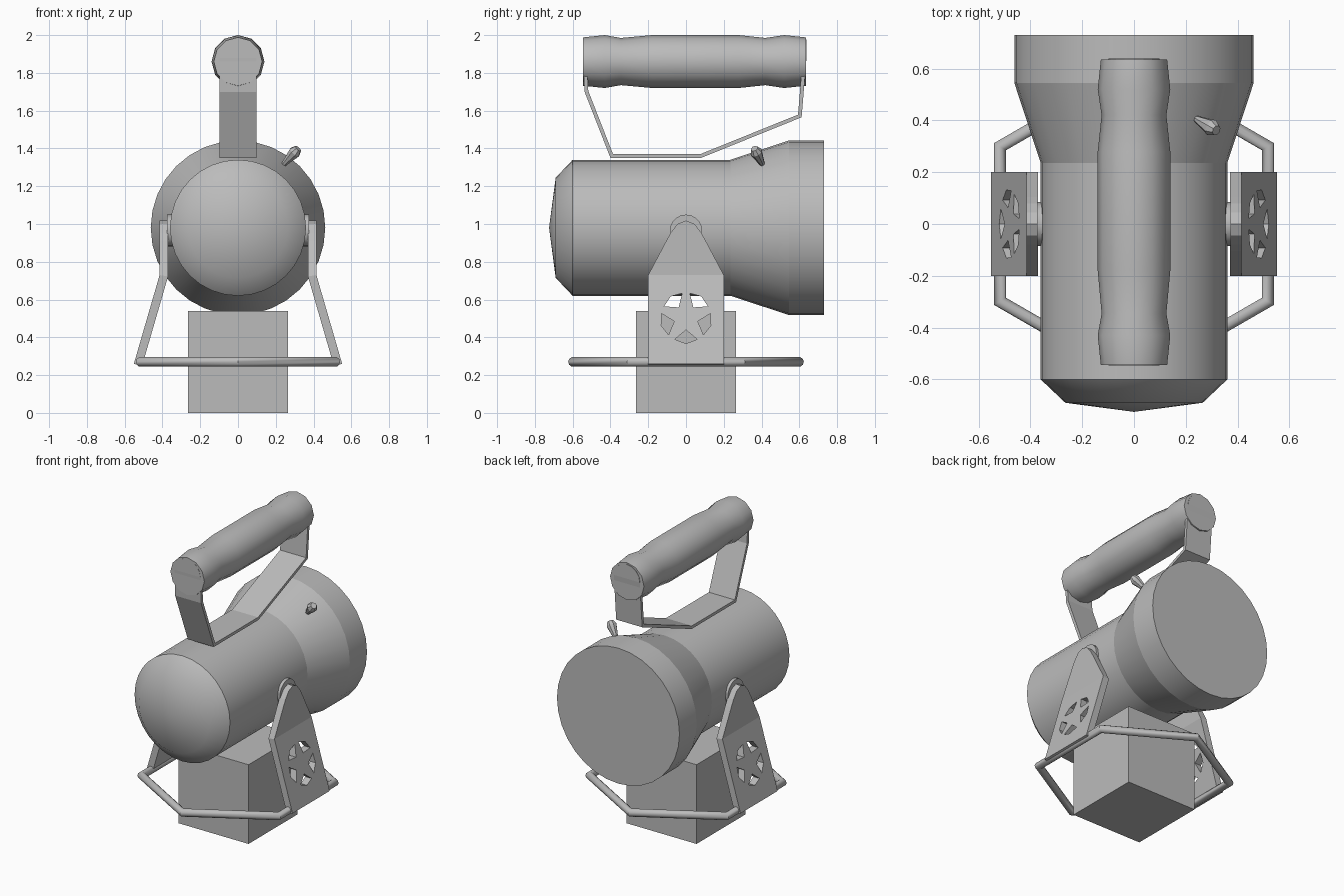
import bpy, bmesh, math
from mathutils import Matrix, Vector

cube = bpy.data.objects.get("Cube")
if cube:
    bpy.data.objects.remove(cube, do_unlink=True)

GREY = (0.5, 0.5, 0.5, 1)
mat = bpy.data.materials.new("plain grey")
mat.use_nodes = True
mat.diffuse_color = GREY
mat.node_tree.nodes["Principled BSDF"].inputs["Base Color"].default_value = GREY


def finish(name, bm, smooth=None):
    """Turn a bmesh into an object, smoothing edges below the given angle."""
    bmesh.ops.remove_doubles(bm, verts=bm.verts, dist=0.0005)
    bmesh.ops.recalc_face_normals(bm, faces=bm.faces)
    me = bpy.data.meshes.new(name)
    bm.to_mesh(me)
    bm.free()
    me.materials.append(mat)
    ob = bpy.data.objects.new(name, me)
    bpy.context.collection.objects.link(ob)
    if smooth:
        bpy.ops.object.select_all(action='DESELECT')
        ob.select_set(True)
        bpy.context.view_layer.objects.active = ob
        bpy.ops.object.shade_smooth_by_angle(angle=math.radians(smooth))
    return ob


def lathe(name, profile, base, axis, sides=32, smooth=50, caps=()):
    """Revolve (distance, radius) pairs about an axis through base."""
    bm = bmesh.new()
    turn = Vector(axis).to_track_quat('Z', 'Y').to_matrix().to_4x4()
    place = Matrix.Translation(base) @ turn
    rings = []
    for d, r in profile:
        angles = [math.tau * i / sides for i in range(sides)]
        rings.append([bm.verts.new(place @ Vector((r * math.cos(a), r * math.sin(a), d)))
                      for a in angles])
    for a, b in zip(rings, rings[1:]):
        for i in range(sides):
            j = (i + 1) % sides
            bm.faces.new((a[i], a[j], b[j], b[i]))
    for c in caps:
        bm.faces.new(rings[c])
    return finish(name, bm, smooth)


# Lamp housing, lying along y
Y = (0, 1, 0)
AXIS = (0, 0, 0.98)
lathe("front_dome", [(-0.725, 0), (-0.69, 0.265), (-0.6, 0.36)], AXIS, Y)
lathe("barrel", [(-0.6, 0.36), (0.235, 0.36)], AXIS, Y)
lathe("flare", [(0.235, 0.36), (0.545, 0.462)], AXIS, Y)
lathe("rear_rim", [(0.545, 0.462), (0.73, 0.462)], AXIS, Y, caps=(-1,))

# Handle grip
lathe("handle_grip",
      [(-0.545, 0.128), (-0.43, 0.14), (-0.345, 0.125), (-0.18, 0.14),
       (0.28, 0.14), (0.42, 0.125), (0.52, 0.14), (0.635, 0.128)],
      (0, 0, 1.86), Y, sides=12, caps=(0, -1))

# Handle strap: a bent flat band with rounded ends
half = 0.098
arc = [(half * math.cos(a), 1.88 + half * math.sin(a))
       for a in [math.pi * i / 8 for i in range(5)]]
path = ([(w, -0.546, z) for w, z in reversed(arc)]
        + [(half, -0.537, 1.7), (half, -0.4, 1.35), (half, 0.08, 1.35), (half, 0.612, 1.565)]
        + [(w, 0.638, z) for w, z in arc])
bm = bmesh.new()
rows = [(bm.verts.new((-w, y, z)), bm.verts.new((w, y, z))) for w, y, z in path]
for a, b in zip(rows, rows[1:]):
    bm.faces.new((a[0], a[1], b[1], b[0]))
strap = finish("handle_strap", bm)
for p in strap.data.polygons:
    # the outer side of the band points down or away from the grip
    flip = p.normal.dot(Vector((0, 0, 1.8)) - p.center) > 0
    break
if flip:
    strap.data.flip_normals()
mod = strap.modifiers.new("thickness", 'SOLIDIFY')
mod.thickness = 0.02
mod.offset = -1
mod.use_even_offset = True

# Switch knob on the flare
lathe("switch_knob", [(-0.02, 0.012), (0.08, 0.033), (0.108, 0.02)],
      (0.25, 0.40, 1.325), (0.062, -0.035, 0.068), sides=8, smooth=30, caps=(0, -1))

# Base block
bm = bmesh.new()
bmesh.ops.create_cube(bm, size=1, matrix=Matrix.Translation((0, 0, 0.27))
                      @ Matrix.Diagonal((0.53, 0.53, 0.54, 1)))
finish("base_block", bm)

# Hexagonal foot ring of round tube
bm = bmesh.new()
hoops = []
for i in range(6):
    a = math.pi / 2 + i * math.pi / 3
    hoop = []
    for k in range(10):
        t = math.tau * k / 10
        r = 0.597 + 0.027 * math.cos(t)
        hoop.append(bm.verts.new((r * math.cos(a), r * math.sin(a), 0.27 + 0.026 * math.sin(t))))
    hoops.append(hoop)
for i in range(6):
    a, b = hoops[i], hoops[(i + 1) % 6]
    for k in range(10):
        m = (k + 1) % 10
        bm.faces.new((a[k], a[m], b[m], b[k]))
finish("foot_ring", bm, 40)


# Side brackets: upright on top, splayed below, pierced around a star
def bracket_x(z):
    return 0.415 + max(0, 0.73 - z) * 0.29


half_top = [(0.2, 0.73), (0.105, 0.91), (0.08, 0.955), (0.045, 1.0)]
upper = half_top + [(0, 1.018)] + [(-y, z) for y, z in reversed(half_top)]
lower = [(0.2, 0.73), (-0.2, 0.73), (-0.2, 0.26), (0.2, 0.26)]

for side, s in (("left", 1), ("right", -1)):
    bm = bmesh.new()
    for outline in (upper, lower):
        bm.faces.new([bm.verts.new((s * bracket_x(z), y, z)) for y, z in outline])
    plate = finish(side + "_bracket", bm)
    if plate.data.polygons[0].normal.x * s < 0:
        plate.data.flip_normals()
    mod = plate.modifiers.new("thickness", 'SOLIDIFY')
    mod.thickness = 0.045
    mod.offset = -1
    mod.use_even_offset = True

    # five openings that leave the star standing
    bm = bmesh.new()
    for i in range(5):
        mid = math.radians(-90 + 72 * i)
        ring = []
        for turn, r in ((0, 0.066), (27, 0.13), (0, 0.138), (-27, 0.13)):
            a = mid + math.radians(turn)
            ring.append((r * math.cos(a), 0.505 + r * math.sin(a)))
        face = bm.faces.new([bm.verts.new((s * 0.3, y, z)) for y, z in ring])
        new = bmesh.ops.extrude_face_region(bm, geom=[face])["geom"]
        bmesh.ops.translate(bm, vec=(s * 0.4, 0, 0),
                            verts=[v for v in new if isinstance(v, bmesh.types.BMVert)])
    cutter = finish(side + "_star_cutter", bm)
    cutter.hide_render = True
    cutter.hide_set(True)
    mod = plate.modifiers.new("star", 'BOOLEAN')
    mod.operation = 'DIFFERENCE'
    mod.solver = 'EXACT'
    mod.object = cutter

    # pivot between bracket and barrel
    lathe(side + "_pivot", [(0.33, 0.085), (0.375, 0.085)], (0, 0, 0.965), (s, 0, 0),
          sides=20, smooth=40, caps=(0, -1))
